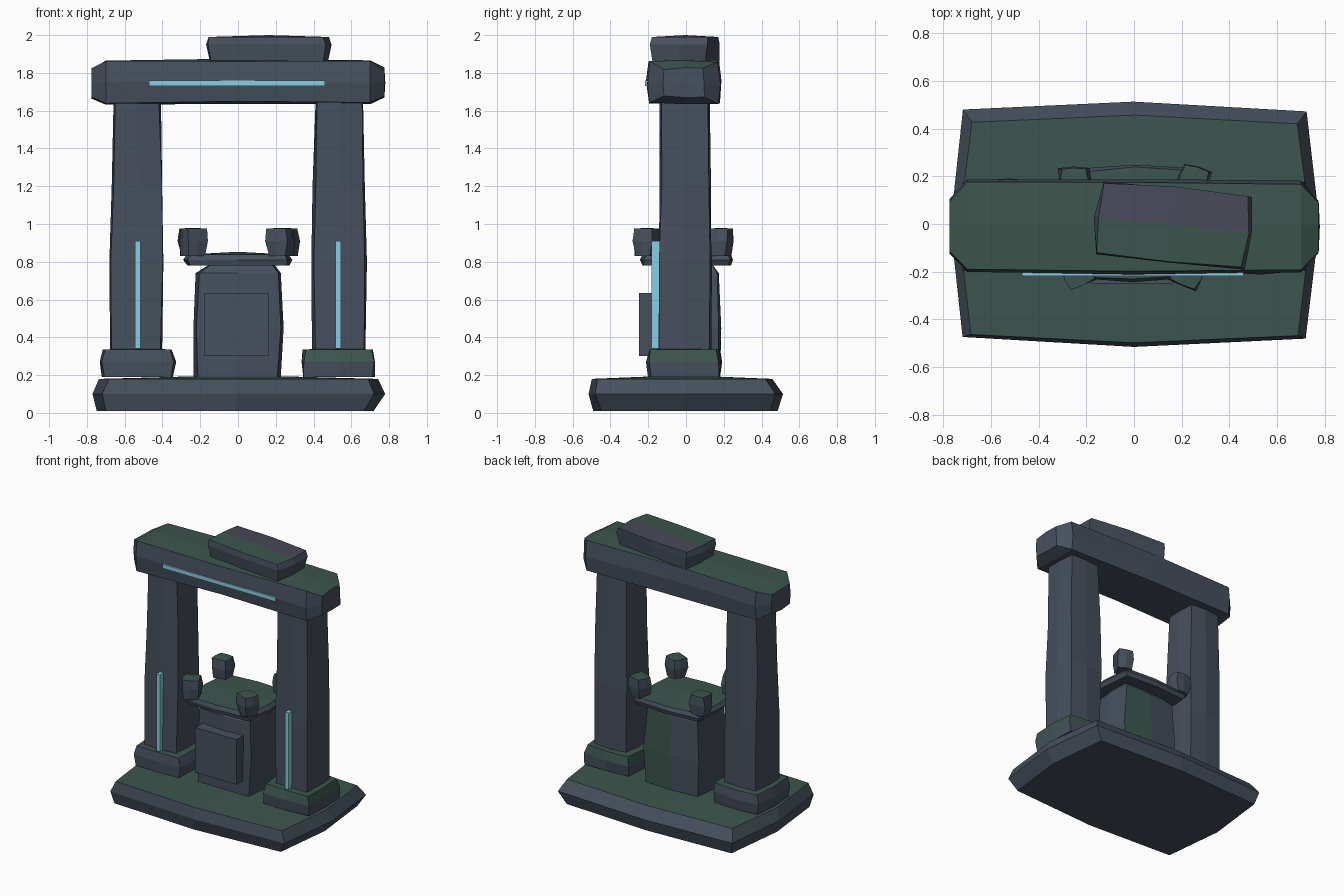
import bpy, bmesh, random
from math import radians
from mathutils import Matrix, Vector

random.seed(4)
if "Cube" in bpy.data.objects:
    bpy.data.objects.remove(bpy.data.objects["Cube"], do_unlink=True)


def material(name, rgb):
    m = bpy.data.materials.new(name)
    m.use_nodes = True
    color = (*rgb, 1)
    m.diffuse_color = color
    node = next(n for n in m.node_tree.nodes if n.type == 'BSDF_PRINCIPLED')
    node.inputs["Base Color"].default_value = color
    return m


stone_grey = material("slate_stone", (0.062, 0.08, 0.11))
moss_green = material("moss", (0.045, 0.092, 0.076))
stone_violet = material("violet_stone", (0.066, 0.066, 0.1))
glow_blue = material("glowing_blue", (0.25, 0.62, 0.76))
STONE, MOSS, VIOLET = range(3)


def mossy_top(center, normal):
    return MOSS if normal.z > 0.72 else STONE


def finish(name, bm, mats, rule=None):
    bmesh.ops.recalc_face_normals(bm, faces=bm.faces)
    bm.normal_update()
    if rule:
        for f in bm.faces:
            f.material_index = rule(f.calc_center_median(), f.normal)
    mesh = bpy.data.meshes.new(name)
    bm.to_mesh(mesh)
    bm.free()
    for m in mats:
        mesh.materials.append(m)
    obj = bpy.data.objects.new(name, mesh)
    bpy.context.collection.objects.link(obj)
    return obj


def stone(name, half, levels, at=(0, 0, 0), k=0.92, crown=0.01, jitter=0.006,
          turn=0, along_x=False, rule=mossy_top):
    """Rough block lofted through levels (height, scale a, scale b, shift a, shift b)."""
    bm = bmesh.new()
    a, b = half
    outline = [(a, 0), (a * k, b * k), (0, b), (-a * k, b * k),
               (-a, 0), (-a * k, -b * k), (0, -b), (a * k, -b * k)]
    rings = []
    for h, sa, sb, da, db in levels:
        rings.append([bm.verts.new((x * sa + da + random.uniform(-jitter, jitter),
                                    y * sb + db + random.uniform(-jitter, jitter), h))
                      for x, y in outline])
    for low, high in zip(rings, rings[1:]):
        for i in range(8):
            j = (i + 1) % 8
            bm.faces.new((low[i], low[j], high[j], high[i]))
    # Each end is four quads around a raised centre
    for ring, push in ((rings[0], 0), (rings[-1], crown)):
        mid = sum((v.co for v in ring), Vector()) / 8
        centre = bm.verts.new(mid + Vector((0, 0, push)))
        for i in range(0, 8, 2):
            bm.faces.new((centre, ring[i], ring[i + 1], ring[(i + 2) % 8]))
    if along_x:
        bm.transform(Matrix(((0, 0, 1, 0), (1, 0, 0, 0), (0, 1, 0, 0), (0, 0, 0, 1))))
    bm.transform(Matrix.Translation(at) @ Matrix.Rotation(radians(turn), 4, 'Z'))
    return finish(name, bm, (stone_grey, moss_green, stone_violet), rule)


def block(name, low, high, mat):
    bm = bmesh.new()
    bmesh.ops.create_cube(bm, size=1)
    low, high = Vector(low), Vector(high)
    for v in bm.verts:
        v.co = (low + high) / 2 + v.co * (high - low)
    return finish(name, bm, (mat,))


# Base platform
stone("base_platform", (0.775, 0.512),
      [(0.01, 0.95, 0.95, -0.015, 0), (0.1, 1, 1, 0, 0), (0.18, 0.95, 0.93, 0, -0.02)],
      k=0.93, crown=0.02)

# Footings, pillars and their glowing strips
for side, s in (("right", -1), ("left", 1)):
    limit = 0.72 if s < 0 else 0.05

    def footing_rule(c, n, limit=limit):
        return MOSS if n.z > limit and c.z > 0.28 else STONE

    stone(side + "_footing", (0.198, 0.2),
          [(0.19, 0.96, 0.96, 0, 0), (0.27, 1, 1, 0, 0), (0.335, 0.93, 0.93, 0, 0)],
          at=(s * 0.53, -0.01, 0), k=0.94, rule=footing_rule)
    stone(side + "_pillar", (0.143, 0.142),
          [(0.32, 0.97, 1, 0, 0), (0.8, 1, 0.99, 0, 0),
           (1.2, 0.97, 0.95, 0, 0), (1.66, 0.89, 0.9, 0, 0)],
          at=(s * 0.535, -0.007, 0), k=0.93, rule=None)
    x = s * 0.53
    block(side + "_pillar_strip", (x - 0.014, -0.182, 0.34), (x + 0.014, -0.14, 0.91), glow_blue)

# Lintel beam across the pillars, with its strip
stone("lintel", (0.2, 0.118),
      [(-0.775, 0.55, 0.66, 0, 0), (-0.7, 0.97, 1, 0, 0), (0, 1, 1, 0, 0.008),
       (0.7, 0.97, 1, 0, 0), (0.775, 0.55, 0.66, 0, 0)],
      at=(0, -0.01, 1.747), k=0.93, crown=0.005, along_x=True)
block("lintel_strip", (-0.47, -0.218, 1.73), (0.46, -0.18, 1.76), glow_blue)


# Capstone, bare stone on the rear half of its top
def capstone_rule(c, n):
    if n.z > 0.72:
        return VIOLET if c.y > 0 else MOSS
    return STONE


stone("capstone", (0.33, 0.16),
      [(1.86, 0.95, 0.95, 0, 0), (1.95, 1, 1, 0, 0), (1.99, 0.97, 0.98, 0, 0)],
      at=(0.165, -0.005, 0), k=0.95, turn=-6, rule=capstone_rule)


# Altar pedestal with one mossy rear corner
def pedestal_rule(c, n):
    return MOSS if n.y > 0.5 and c.x > 0.03 else mossy_top(c, n)


stone("altar_pedestal", (0.24, 0.182),
      [(0.19, 0.94, 0.97, -0.005, 0), (0.45, 1, 1, 0, 0),
       (0.74, 0.92, 0.95, 0, 0), (0.785, 0.72, 0.8, 0.02, 0)],
      k=0.94, rule=pedestal_rule)
block("altar_front_panel", (-0.178, -0.25, 0.3), (0.163, -0.15, 0.635), stone_grey)

# Altar table top
stone("altar_table", (0.285, 0.247),
      [(0.78, 0.95, 0.95, 0, 0), (0.81, 1, 1, 0, 0), (0.838, 0.95, 0.95, 0, 0)],
      k=0.93, crown=0.015)

# Four small corner stones on the table
corners = (("front_right", -0.235, -0.205, 25), ("front_left", 0.225, -0.205, -25),
           ("back_right", -0.25, 0.18, 4), ("back_left", 0.25, 0.185, -20))
for name, x, y, turn in corners:
    stone(name + "_corner_stone", (0.066, 0.06),
          [(0.83, 0.82, 0.82, 0, 0), (0.91, 1, 1, 0, 0), (0.975, 0.88, 0.88, 0, 0)],
          at=(x, y, 0), k=0.92, turn=turn, crown=0.005)
